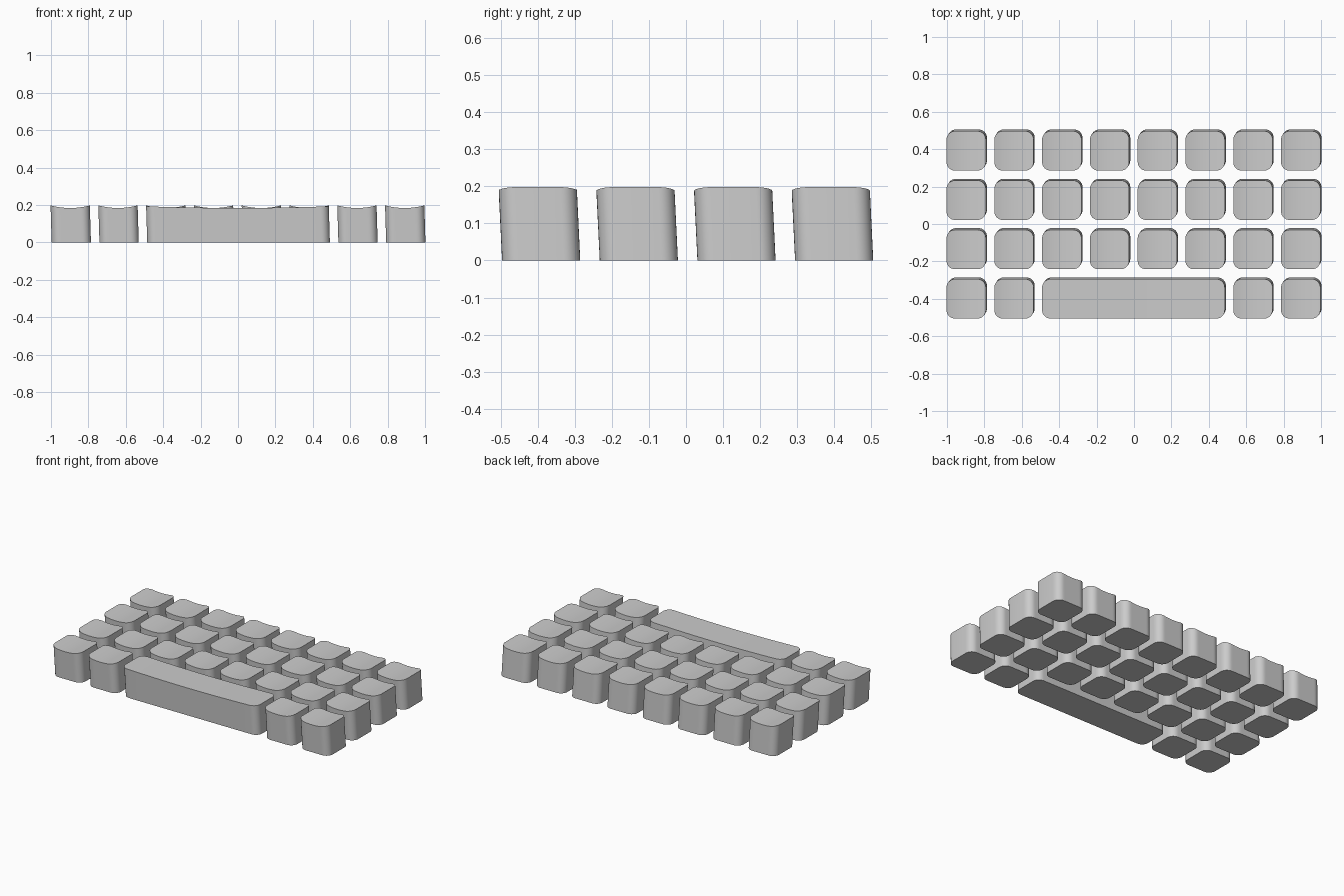
import bpy, bmesh, math

if "Cube" in bpy.data.objects:
    bpy.data.objects.remove(bpy.data.objects["Cube"])

PITCH_X, PITCH_Y = 0.2555, 0.2637
KEY_W, KEY_D, RADIUS = 0.21, 0.211, 0.045
Z_EDGE, Z_MID = 0.198, 0.184
SHEAR_X, SHEAR_Y = 0.003, 0.0045   # keys lean slightly towards -x and -y


def make_key(name, cx, cy, width, z_edge):
    """Rounded block with a top dished across its width."""
    hw, hd, r = width / 2, KEY_D / 2, RADIUS
    # Stations across the width: half section (x, half depth), denser in the corners
    arc = [(hw - r + r * math.sin(a), hd - r + r * math.cos(a))
           for a in (math.radians(90 * i / 8) for i in range(8, -1, -1))]
    flat = [((hw - r) * (1 - i / 6), hd) for i in range(1, 6)]
    right = arc + flat
    stations = ([(-x, y) for x, y in right] + [(0, hd)]
                + [(x, y) for x, y in reversed(right)])

    bm = bmesh.new()

    def column(x, y):
        z = Z_MID + (z_edge - Z_MID) * (x / hw) ** 2
        low = bm.verts.new((cx + x + SHEAR_X, cy + y + SHEAR_Y, 0))
        top = bm.verts.new((cx + x - SHEAR_X, cy + y - SHEAR_Y, z))
        return low, top

    front = [column(x, -y) for x, y in stations]
    back = [column(x, y) for x, y in stations]
    # Dished top, one strip per station
    for i in range(len(stations) - 1):
        bm.faces.new((front[i][1], front[i + 1][1], back[i + 1][1], back[i][1]))
    # Side wall and flat underside
    ring = front + back[::-1]
    for a, b in zip(ring, ring[1:] + ring[:1]):
        bm.faces.new((a[0], b[0], b[1], a[1]))
    bm.faces.new([c[0] for c in reversed(ring)])
    bmesh.ops.recalc_face_normals(bm, faces=bm.faces)

    mesh = bpy.data.meshes.new(name)
    bm.to_mesh(mesh)
    bm.free()
    obj = bpy.data.objects.new(name, mesh)
    bpy.context.collection.objects.link(obj)
    obj.select_set(True)
    bpy.context.view_layer.objects.active = obj


# Square keys; the front row leaves room for the long bar
for row in range(4):
    for col in range(8):
        if row == 0 and 2 <= col <= 5:
            continue
        make_key(f"key_row{row + 1}_col{col + 1}", (col - 3.5) * PITCH_X,
                 (row - 1.5) * PITCH_Y, KEY_W, Z_EDGE)

# Long bar spanning four columns
make_key("space_bar", 0, -1.5 * PITCH_Y, 3 * PITCH_X + KEY_W, 0.193)

bpy.ops.object.shade_smooth_by_angle(angle=math.radians(35))
